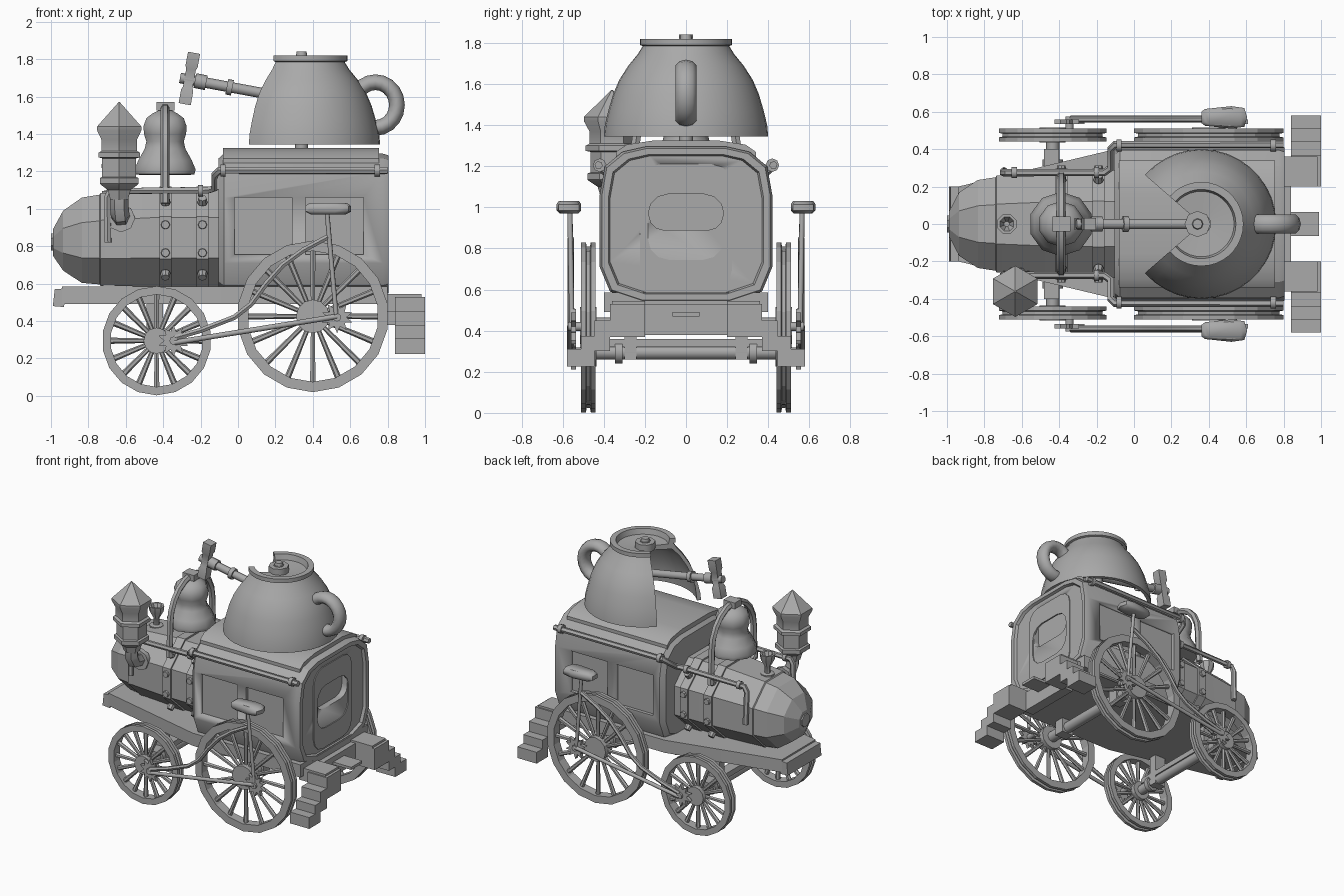
import bpy, bmesh, math
from math import pi, sin, cos
from mathutils import Vector, Matrix

if "Cube" in bpy.data.objects:
    bpy.data.objects.remove(bpy.data.objects["Cube"])

grey = bpy.data.materials.new("plain_grey")
grey.diffuse_color = (0.4, 0.4, 0.4, 1)
grey.use_nodes = True
grey.node_tree.nodes["Principled BSDF"].inputs["Base Color"].default_value = grey.diffuse_color


def finish(name, bm, angle=30):
    bmesh.ops.recalc_face_normals(bm, faces=bm.faces)
    me = bpy.data.meshes.new(name)
    bm.to_mesh(me)
    bm.free()
    ob = bpy.data.objects.new(name, me)
    bpy.context.collection.objects.link(ob)
    me.materials.append(grey)
    bpy.ops.object.select_all(action='DESELECT')
    ob.select_set(True)
    bpy.context.view_layer.objects.active = ob
    bpy.ops.object.shade_smooth_by_angle(angle=math.radians(angle))
    return ob


def add_loft(bm, rings, closed=False):
    vs = [[bm.verts.new(p) for p in r] for r in rings]
    n = len(vs[0])
    for i in range(len(vs) if closed else len(vs) - 1):
        a, b = vs[i], vs[(i + 1) % len(vs)]
        for j in range(n):
            k = (j + 1) % n
            bm.faces.new((a[j], a[k], b[k], b[j]))
    if not closed:
        bm.faces.new(vs[0])
        bm.faces.new(vs[-1])


def loft(name, rings, closed=False, angle=30):
    bm = bmesh.new()
    add_loft(bm, rings, closed)
    return finish(name, bm, angle)


def prism(name, pts, axis, a, b):
    # Extrude a flat outline along one axis
    put = {'x': lambda p, t: (t, p[0], p[1]), 'y': lambda p, t: (p[0], t, p[1]),
           'z': lambda p, t: (p[0], p[1], t)}[axis]
    return loft(name, [[put(p, t) for p in pts] for t in (a, b)])


def box(name, x0, x1, y0, y1, z0, z1):
    return prism(name, [(x0, y0), (x1, y0), (x1, y1), (x0, y1)], 'z', z0, z1)


def add_rod(bm, a, b, r1, r2=None, n=8):
    a, b = Vector(a), Vector(b)
    d = b - a
    m = Matrix.Translation((a + b) / 2) @ d.to_track_quat('Z', 'Y').to_matrix().to_4x4()
    bmesh.ops.create_cone(bm, cap_ends=True, segments=n, radius1=r1,
                          radius2=r1 if r2 is None else r2, depth=d.length, matrix=m)


def rod(name, a, b, r1, r2=None, n=8):
    bm = bmesh.new()
    add_rod(bm, a, b, r1, r2, n)
    return finish(name, bm, 50)


def tube(name, pts, r):
    cu = bpy.data.curves.new(name, 'CURVE')
    cu.dimensions = '3D'
    cu.bevel_depth, cu.bevel_resolution, cu.use_fill_caps = r, 1, True
    sp = cu.splines.new('POLY')
    sp.points.add(len(pts) - 1)
    for p, c in zip(sp.points, pts):
        p.co = (*c, 1)
    ob = bpy.data.objects.new(name, cu)
    bpy.context.collection.objects.link(ob)
    cu.materials.append(grey)
    bpy.ops.object.select_all(action='DESELECT')
    ob.select_set(True)
    bpy.context.view_layer.objects.active = ob
    bpy.ops.object.convert(target='MESH')
    bpy.ops.object.shade_smooth_by_angle(angle=math.radians(50))


def turned(name, prof, x, y, n, angle=30):
    # Vertical lathe of (radius, z) pairs
    return loft(name, [[(x + r * cos(2 * pi * i / n + pi / n), y + r * sin(2 * pi * i / n + pi / n), z)
                        for i in range(n)] for r, z in prof], angle=angle)


def rounded(cx, cy, w, h, r, k=3):
    return [(cx + sx * (w - r) + r * cos(q + i * pi / 2 / k), cy + sy * (h - r) + r * sin(q + i * pi / 2 / k))
            for sx, sy, q in ((1, 1, 0), (-1, 1, pi / 2), (-1, -1, pi), (1, -1, 1.5 * pi))
            for i in range(k + 1)]


def carve(ob, cutter):
    m = ob.modifiers.new("recess", 'BOOLEAN')
    m.object, m.operation, m.solver = cutter, 'DIFFERENCE', 'EXACT'
    bpy.context.view_layer.objects.active = ob
    bpy.ops.object.modifier_apply(modifier=m.name)
    bpy.data.objects.remove(cutter)


# Octagonal boiler with tapered nose, then its riveted bands
def octagon(x, hy, hz, zc=0.845):
    k = 1 / cos(pi / 8)
    return [(x, hy * k * cos(pi / 8 + i * pi / 4), zc + hz * k * sin(pi / 8 + i * pi / 4)) for i in range(8)]


loft("boiler", [octagon(x, hy, hz, z) for x, hy, hz, z in (
    (-.99, .065, .07, .82), (-.935, .17, .16, .83), (-.835, .235, .228, .832), (-.74, .25, .24, .836),
    (-.735, .26, .248, .836), (-.70, .26, .248, .838), (-.45, .285, .262, .845), (-.08, .29, .262, .845))], angle=15)
loft("nose_cap", [octagon(x, .045, .045, .822) for x in (-1, -.97)])
for x in (-.388, -.19):
    loft("boiler_band", [octagon(x + d, .298, .274) for d in (-.033, .033)])
    bm = bmesh.new()
    for s in (1, -1):
        for y, z, dy, dz in ((.298, .915, 1, 0), (.298, .765, 1, 0), (.25, 1.04, .7, .7), (.25, .65, .7, -.7)):
            c, d = Vector((x, s * (y - .01), z)), Vector((0, s * dy, dz))
            add_rod(bm, c - d * .01, c + d * .026, .027, .022, 8)
    finish("rivets", bm)

# Cabin shell with framed rear wall and carved recesses
half = [(.22, -.38), (.37, -.33), (.42, -.21), (.42, .14), (.395, .28), (.31, .35), (.2, .375)]
outline = half + [(-y, z) for y, z in reversed(half)]
cabin = loft("cabin", [[(x, y * k, .92 + z * k) for y, z in outline] for x, k in (
    (-.105, .93), (-.075, 1), (.775, 1), (.805, .975), (.805, .90), (.785, .88))], angle=25)
carve(cabin, prism("cutter", rounded(0, 1.045, .18, .155, .07), 'x', .74, .9))
for s in (1, -1):
    for x in (.135, .515):
        carve(cabin, box("cutter", x - .155, x + .155, s * .395, s * .5, .755, 1.06))
loft("rear_door", [[(x, y, z) for y, z in rounded(0, .905, w, h, .1)] for x, w, h in (
    (.78, .225, .305), (.792, .225, .305), (.792, .185, .16), (.78, .185, .16))], closed=True).location.z = 0
roof = [(.34, 1.2), (.34, 1.27), (.29, 1.305), (.16, 1.325)]
prism("roof", roof + [(-y, z) for y, z in reversed(roof)], 'x', -.08, .755)

# Tapered chassis, bumper and rear coupling
prism("chassis", [(-.94, -.2), (-.1, -.4), (.8, -.4), (.8, .4), (-.1, .4), (-.94, .2)], 'z', .49, .585)
prism("front_bumper", [(-.99, .48), (-.93, .475), (-.92, .575), (-.98, .57)], 'y', -.2, .2)
box("rear_beam", .76, .84, -.22, .22, .38, .53)
box("rear_coupling", .8, .99, -.065, .065, .47, .49)

# Stairs falling outward on both sides of the rear
stair = [(.2, .53), (.37, .53), (.37, .45), (.445, .45), (.445, .375), (.51, .375), (.51, .31), (.58, .31),
         (.58, .225), (.445, .225), (.445, .3), (.37, .3), (.37, .37), (.2, .37)]
for s in (1, -1):
    prism("stairs", [(s * y, z) for y, z in stair], 'x', .84, 1)
    box("stair_ledge", .76, .98, s * .2, s * .36, .45, .545)


# Spoked wheels with a grooved rim
def wheel(name, x, z, s, R, t, hub, n):
    yc, rings = .475 * s, []
    for i in range(n):
        a = 2 * pi * i / n + pi / n
        rings.append([(x + r * cos(a), yc + dy, z + r * sin(a)) for r, dy in (
            (R, -.035), (R, -.012), (R - .02, -.008), (R - .02, .008), (R, .012), (R, .035),
            (R - t, .035), (R - t, -.035))])
    loft(name + "_rim", rings, True, 15)
    bm = bmesh.new()
    for i in range(16):
        a = 2 * pi * i / 16
        add_rod(bm, (x + hub * .7 * cos(a), yc, z + hub * .7 * sin(a)),
                (x + (R - t + .01) * cos(a), yc, z + (R - t + .01) * sin(a)), .012, .017, 6)
    add_rod(bm, (x, yc - .04, z), (x, yc + .04, z), hub, hub, 12)
    finish(name + "_spokes", bm)


def gear(x, z, s):
    pts = [(x + r * cos(i * pi / 10), z + r * sin(i * pi / 10)) for i in range(20) for r in [.085 if i % 2 else .05]]
    prism("gear", pts, 'y', s * .535, s * .56)
    rod("gear_axle", (x, s * .47, z), (x, s * .575, z), .022)


for s in (1, -1):
    wheel("rear_wheel", .4, .425, s, .405, .055, .09, 18)
    wheel("front_wheel", -.435, .295, s, .292, .045, .07, 18)
    gear(.53, .42, s)
    gear(-.345, .295, s)
    # Drive rod, riding frame, seat post and saddle
    rod("drive_rod", (-.34, s * .565, .285), (.53, s * .565, .425), .014)
    tube("riding_frame", [(x, s * .56, z) for x, z in (
        (-.34, .31), (-.2, .35), (-.02, .42), (.07, .49), (.15, .6), (.24, .7), (.35, .78), (.48, .85))], .016)
    rod("seat_post", (.475, s * .565, .99), (.525, s * .555, .43), .013)
    loft("saddle", [[(.48 + w * px, s * .57 + w * py, z) for px, py in (
        (-.12, -.03), (-.1, -.045), (.04, -.06), (.11, -.05), (.125, 0), (.11, .05), (.04, .06), (-.1, .045), (-.12, .03))]
        for w, z in ((.75, .97), (1, .985), (1, 1.015), (.8, 1.032))], angle=50)
    # Handrail dropping from cabin height to the nose
    tube("handrail", [(-.695, s * .285, .82), (-.7, s * .275, 1.06), (-.68, s * .275, 1.095), (-.16, s * .275, 1.1),
                      (-.125, s * .3, 1.11), (-.125, s * .4, 1.18), (-.1, s * .425, 1.205), (.8, s * .425, 1.205)], .02)
    for x in (-.08, .745):
        rod("rail_clamp", (x - .014, s * .42, 1.205), (x + .014, s * .42, 1.205), .033)
    for x in (-.64, -.2):
        rod("rail_clamp", (x - .014, s * .275, 1.097), (x + .014, s * .275, 1.097), .03)
    # Struts holding the axles
    box("front_strut", -.49, -.4, s * .24, s * .3, .26, .5)
    box("rear_strut", .35, .45, s * .26, s * .34, .38, .5)
    rod("axle_collar", (-.435, s * .31, .295), (-.435, s * .345, .295), .055)
rod("front_axle", (-.435, -.5, .295), (-.435, .5, .295), .036)
rod("rear_axle", (.4, -.5, .425), (.4, .5, .425), .04)
box("front_axle_beam", -.48, -.4, -.4, .4, .32, .36)

# Six-sided lantern chimney on an elbow pipe
turned("chimney", [(.055, 1.05), (.07, 1.1), (.115, 1.13), (.12, 1.135), (.12, 1.165), (.105, 1.17), (.105, 1.27),
                   (.128, 1.275), (.128, 1.3), (.11, 1.31), (.11, 1.37), (.137, 1.42), (.137, 1.44), (.004, 1.57)],
       -.635, -.36, 6)
tube("chimney_elbow", [(-.635, -.36, 1.1), (-.635, -.36, 1.01), (-.63, -.34, .965), (-.625, -.24, .95)], .05)
rod("elbow_flange", (-.625, -.285, .95), (-.625, -.25, .95), .075)
turned("whistle", [(.05, 1.07), (.05, 1.095), (.022, 1.1), (.022, 1.15), (.05, 1.2), (.055, 1.24), (.04, 1.24),
                   (.015, 1.19)], -.68, 0, 8)

# Bell hung under a hoop
turned("bell", [(.13, 1.18), (.165, 1.185), (.172, 1.21), (.15, 1.26), (.115, 1.32), (.105, 1.36), (.118, 1.40),
                (.122, 1.44), (.105, 1.485), (.07, 1.51), (.03, 1.53)], -.39, 0, 10, 60)
tube("bell_hoop", [(-.39, -.265, 1.03), (-.39, -.255, 1.12)] + [
    (-.39, -.25 * cos(i * pi / 10), 1.28 + .265 * sin(i * pi / 10)) for i in range(11)] +
    [(-.39, .255, 1.12), (-.39, .265, 1.03)], .024)
box("hoop_cap", -.435, -.34, -.04, .04, 1.525, 1.57)

# Upturned cup with a wedge cut out, its foot ring, handle and spindle
CX = .36
cup = [(.4, 1.345), (.395, 1.40), (.378, 1.47), (.355, 1.55), (.325, 1.62), (.28, 1.69), (.235, 1.745), (.21, 1.785),
       (.225, 1.79), (.225, 1.82), (.185, 1.82), (.175, 1.78), (.05, 1.77), (.05, 1.74), (.2, 1.74),
       (.25, 1.69), (.3, 1.61), (.335, 1.53), (.36, 1.45), (.372, 1.345)]
gap = math.radians(41)
loft("cup", [[(CX - r * cos(a), r * sin(a), z) for r, z in cup]
             for a in [gap + i * (2 * pi - 2 * gap) / 28 for i in range(29)]], angle=35)
handle = []
for i in range(20):
    a = 2 * pi * i / 20
    handle.append([(.735 + (.115 + .042 * cos(b)) * cos(a), .054 * sin(b), 1.555 + (.122 + .042 * cos(b)) * sin(a))
                   for b in [2 * pi * j / 10 for j in range(10)]])
loft("cup_handle", handle, True, 60)
rod("spindle", (CX - .02, 0, 1.31), (CX - .02, 0, 1.82), .035)
rod("spindle_cap", (CX - .02, 0, 1.76), (CX - .02, 0, 1.815), .07)
rod("spindle_knob", (CX - .02, 0, 1.81), (CX - .02, 0, 1.84), .032, .026)

# Hammer arm reaching forward from the spindle
rod("hammer_arm", (CX - .02, 0, 1.58), (-.31, 0, 1.7), .028)
rod("arm_collar", (-.03, 0, 1.647), (-.06, 0, 1.653), .042)
rod("arm_socket", (-.17, 0, 1.674), (-.23, 0, 1.686), .04)
for t in (1, -1):
    u, c = Vector((.18, 0, .98)) * t, Vector((-.26, 0, 1.697))
    bm = bmesh.new()
    side, deep = Vector((.98, 0, -.18)), Vector((0, 1, 0))
    add_loft(bm, [[c + u * h + side * (w * a) + deep * (w * b) for a, b in ((1, 1), (-1, 1), (-1, -1), (1, -1))]
                  for h, w in ((0, .026), (.05, .026), (.065, .033), (.14, .033))])
    finish("hammer_head", bm)
